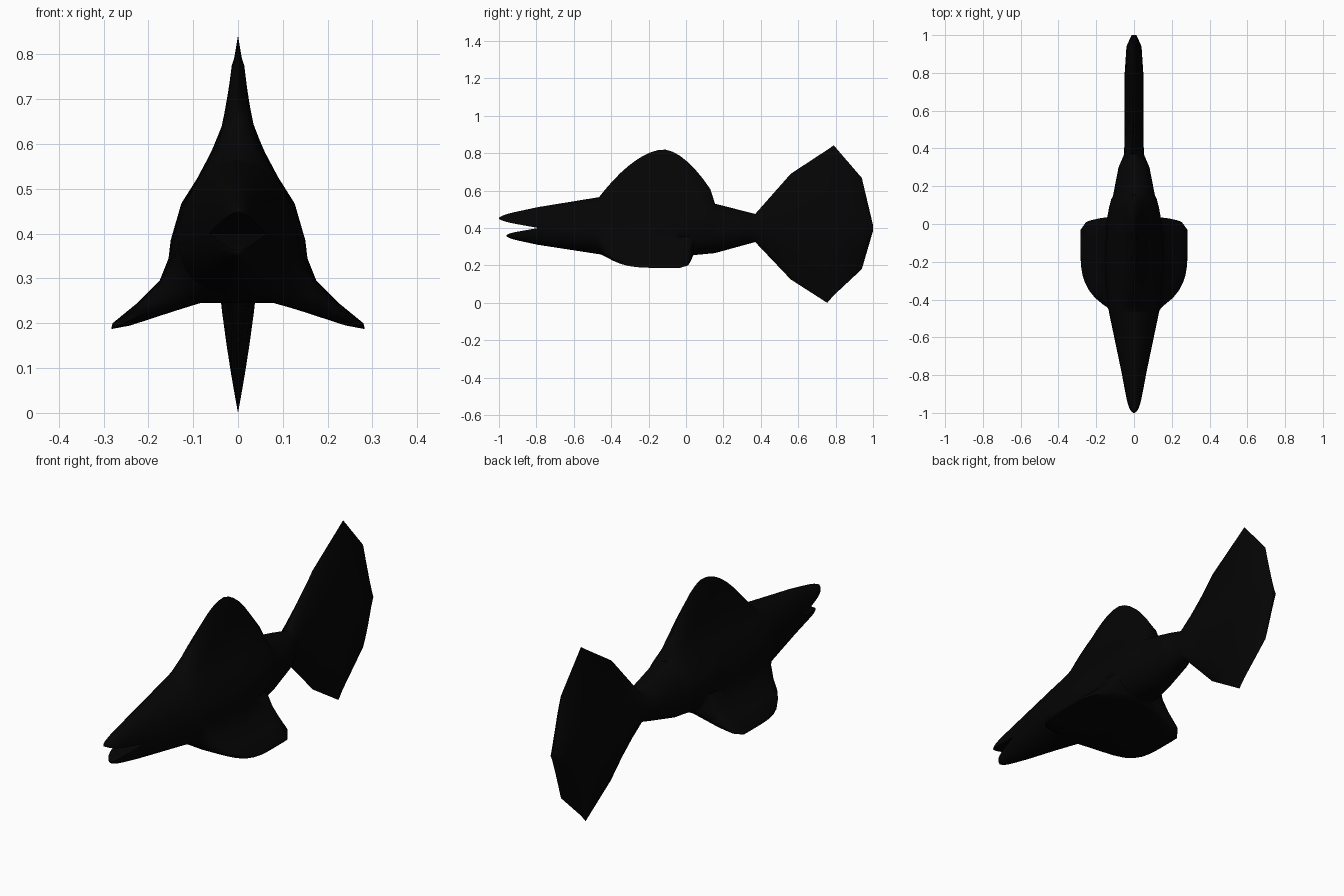
import bpy, bmesh, math

if "Cube" in bpy.data.objects:
    bpy.data.objects.remove(bpy.data.objects["Cube"])

black = bpy.data.materials.new("black")
black.diffuse_color = (0.0013, 0.0013, 0.0013, 1)
black.use_nodes = True
black.node_tree.nodes["Principled BSDF"].inputs["Base Color"].default_value = black.diffuse_color

# Half cross-section through the tall back fin and drooping side fins (x, z)
FINNED = [(0, .82), (.014, .775), (.027, .665), (.05, .60), (.08, .54), (.125, .47), (.15, .385),
          (.155, .345), (.175, .295), (.225, .245), (.28, .2), (.283, .187), (.24, .195),
          (.09, .245), (0, .245)]
N = len(FINNED) - 1
# Plain body: y, half width, top, middle, bottom
BODY = [(-.79, .065, .512, .40, .31), (-.465, .133, .565, .37, .26), (-.2, .155, .57, .345, .245),
        (.04, .127, .548, .355, .255), (.155, .11, .53, .38, .266), (.3, .082, .493, .395, .306),
        (.37, .052, .475, .40, .325)]
# Tail blade: y, half width, top, bottom
TAIL = [(.56, .05, .69, .125), (.755, .05, .818, 0), (.79, .05, .842, .04), (.94, .04, .668, .18),
        (1, .013, .415, .385)]


def body_at(y):
    for a, b in zip(BODY, BODY[1:]):
        if y <= b[0]:
            t = (y - a[0]) / (b[0] - a[0])
            return [p + (q - p) * t for p, q in zip(a[1:], b[1:])]


def back_fin(y):
    u = (y + .12) / (.275 if y > -.12 else .345)
    if abs(u) >= .99:
        return 0
    return .82 - (.25 if u > 0 else .255) * abs(u) ** 1.75


def side_fin(y):
    u, p = ((y + .1) / .14, 8) if y > -.1 else ((y + .1) / .365, 4)
    return .13 + .153 * (1 - abs(u) ** p) if abs(u) < .99 else 0


def section(w, top, mid, bottom, fin_top=0, span=0, tail=0):
    """Closed oval section, blended towards the fin profile or a sharp tail blade."""
    back = (fin_top - top) / (.82 - top) if fin_top > top else 0
    side = (span - w) / (.283 - w) if span > w else 0
    half = []
    for i, (fx, fz) in enumerate(FINNED):
        a = math.pi * i / N
        c = math.cos(a)
        oval, blade = math.sin(a), 1 - abs(c) ** 1.5
        x = w * (oval + (blade - oval) * tail)
        z = mid + c * ((top - mid) if c > 0 else (mid - bottom))
        f = back if i < N // 2 else side if i > N // 2 else 0
        half.append((x + (fx - x) * f, z + (fz - z) * f))
    return half + [(-x, z) for x, z in half[-2:0:-1]]


def loft(name, stations):
    bm = bmesh.new()
    rings = [[bm.verts.new((x, y, z)) for x, z in section(*shape)] for y, *shape in stations]
    for r, s in zip(rings, rings[1:]):
        for i in range(len(r)):
            j = (i + 1) % len(r)
            bm.faces.new((r[i], r[j], s[j], s[i]))
    bm.faces.new(rings[0])
    bm.faces.new(rings[-1])
    bmesh.ops.remove_doubles(bm, verts=bm.verts, dist=1e-5)
    bmesh.ops.recalc_face_normals(bm, faces=bm.faces)
    mesh = bpy.data.meshes.new(name)
    bm.to_mesh(mesh)
    bm.free()
    mesh.materials.append(black)
    ob = bpy.data.objects.new(name, mesh)
    bpy.context.collection.objects.link(ob)
    bpy.ops.object.select_all(action='DESELECT')
    ob.select_set(True)
    bpy.context.view_layer.objects.active = ob
    bpy.ops.object.shade_smooth_by_angle(angle=math.radians(50))


# Body with back fin, side fins and tail
ys = sorted([k[0] for k in BODY] + [-.79 + .04 * i for i in range(1, 29)] + [.02, .03])
stations = [(y, *body_at(y), back_fin(y), side_fin(y)) for y in ys]
stations += [(y, w, top, .40, bottom, 0, 0, 1) for y, w, top, bottom in TAIL]
loft("body", stations)


# Open mouth: jaws with flat inner sides, tapering to blunt tips
def jaw(name, length, outer, inner, outer_tip, inner_tip):
    rows = []
    for i in range(13):
        t = math.sin(math.pi / 2 * i / 12)
        blunt = t ** 8
        w = .065 * (1 - .6 * t) * math.sqrt(max(0.01, 1 - blunt))
        o = outer + (outer_tip - outer) * (.8 * t + .2 * blunt)
        n = inner + (inner_tip - inner) * (.8 * t + .2 * blunt)
        rows.append((-.79 - length * t, w, max(o, n), n, min(o, n)))
    loft(name, rows)


jaw("upper_jaw", .21, .512, .40, .456, .448)
jaw("lower_jaw", .17, .31, .40, .355, .363)
